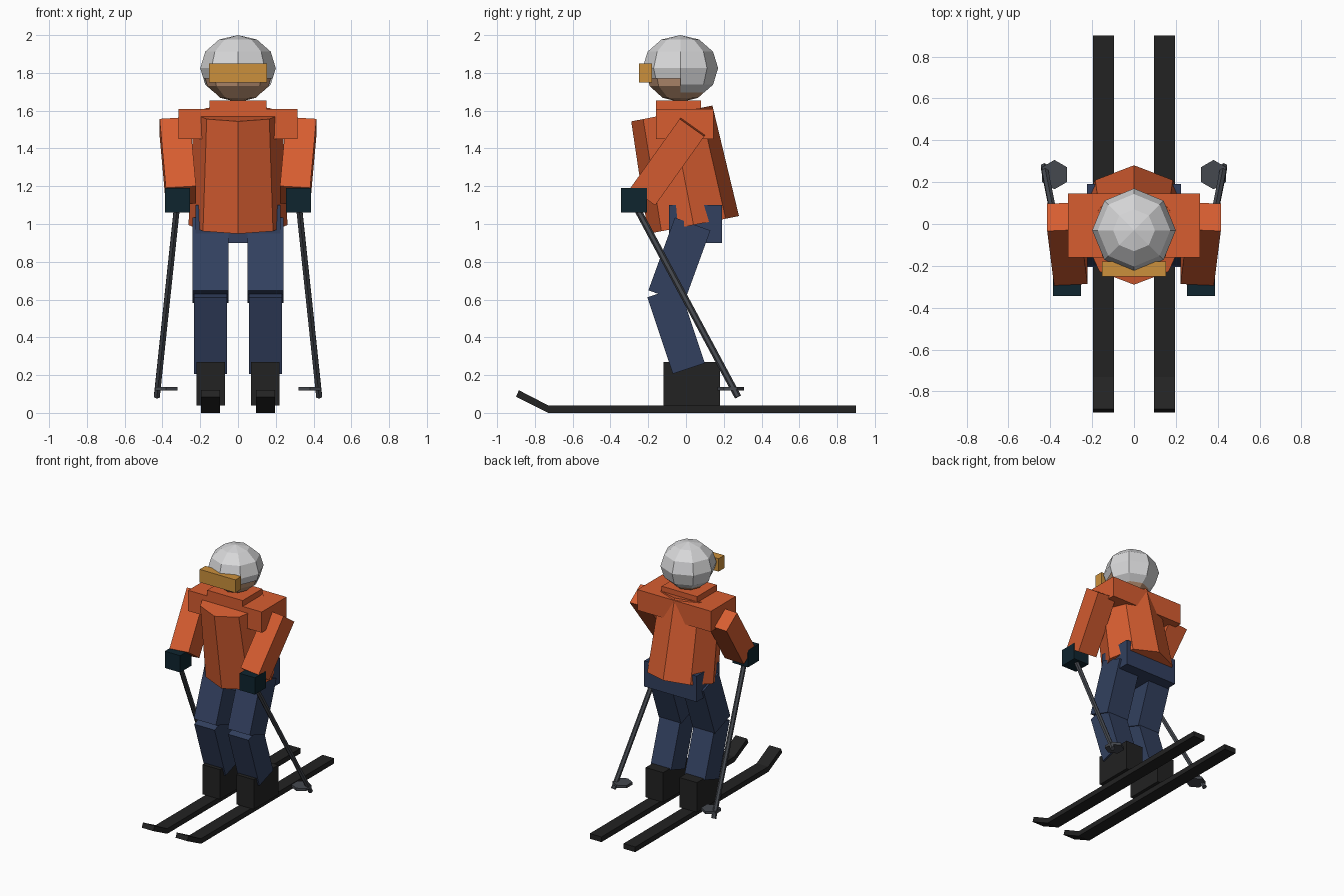
import bpy
import bmesh
from mathutils import Matrix, Vector

default = bpy.data.objects.get("Cube")
if default:
    bpy.data.objects.remove(default, do_unlink=True)


def material(name, rgb):
    mat = bpy.data.materials.new(name)
    mat.use_nodes = True
    color = (*rgb, 1.0)
    mat.diffuse_color = color
    mat.node_tree.nodes["Principled BSDF"].inputs["Base Color"].default_value = color
    return mat


ORANGE = material("jacket orange", (0.68, 0.11, 0.03))
NAVY = material("trouser navy", (0.032, 0.051, 0.114))
BLACK = material("ski black", (0.016, 0.016, 0.016))
TEAL = material("glove dark teal", (0.0045, 0.018, 0.028))
WHITE = material("helmet pale grey", (0.68, 0.68, 0.69))
AMBER = material("goggle amber", (0.6, 0.28, 0.045))
SKIN = material("skin", (0.52, 0.3, 0.18))
GREY = material("pole grey", (0.06, 0.066, 0.078))


def finish(name, bm, mat):
    bmesh.ops.recalc_face_normals(bm, faces=bm.faces)
    mesh = bpy.data.meshes.new(name)
    bm.to_mesh(mesh)
    bm.free()
    mesh.materials.append(mat)
    obj = bpy.data.objects.new(name, mesh)
    bpy.context.collection.objects.link(obj)
    return obj


def box(name, lo, hi, mat):
    """Axis-aligned block between two corners."""
    lo, hi = Vector(lo), Vector(hi)
    bm = bmesh.new()
    bmesh.ops.create_cube(bm, size=1, matrix=Matrix.Translation((lo + hi) / 2)
                          @ Matrix.Diagonal((*(hi - lo), 1)))
    return finish(name, bm, mat)


def span(a, b):
    """Frame at the middle of a-b with z along it and x kept sideways."""
    a, b = Vector(a), Vector(b)
    z = (b - a).normalized()
    x = Vector((1, 0, 0))
    x = (x - z * x.dot(z)).normalized()
    rot = Matrix((x, z.cross(x), z)).transposed().to_4x4()
    return Matrix.Translation((a + b) / 2) @ rot, (b - a).length


def limb(name, a, b, width, depth, mat):
    frame, length = span(a, b)
    bm = bmesh.new()
    bmesh.ops.create_cube(bm, size=1, matrix=frame @ Matrix.Diagonal((width, depth, length, 1)))
    return finish(name, bm, mat)


def tube(name, a, b, r1, r2, sides, mat, widen=1.0):
    frame, length = span(a, b)
    bm = bmesh.new()
    bmesh.ops.create_cone(bm, cap_ends=True, segments=sides, radius1=r1, radius2=r2,
                          depth=length, matrix=frame @ Matrix.Diagonal((widen, 1, 1, 1)))
    return finish(name, bm, mat)


def ball(center, radius, height):
    bm = bmesh.new()
    bmesh.ops.create_uvsphere(bm, u_segments=8, v_segments=6, radius=1,
                              matrix=Matrix.Translation(center)
                              @ Matrix.Diagonal((radius, radius, height, 1)))
    return bm


def ski(name, x):
    """Side profile with upturned tip, extruded across the width."""
    profile = [(0.9, 0), (0.9, 0.04), (-0.73, 0.04), (-0.885, 0.12), (-0.9, 0.085), (-0.73, 0)]
    bm = bmesh.new()
    face = bm.faces.new([bm.verts.new((x - 0.05, y, z)) for y, z in profile])
    new = bmesh.ops.extrude_face_region(bm, geom=[face])["geom"]
    bmesh.ops.translate(bm, vec=(0.1, 0, 0),
                        verts=[v for v in new if isinstance(v, bmesh.types.BMVert)])
    return finish(name, bm, BLACK)


# Legs, arms and equipment on both sides
for side, s in (("left", 1), ("right", -1)):
    x = s * 0.145
    ski(f"{side}_ski", x)
    box(f"{side}_boot", (x - 0.075, -0.12, 0.04), (x + 0.075, 0.18, 0.27), BLACK)
    limb(f"{side}_shin", (x, 0.015, 0.235), (x, -0.12, 0.64), 0.175, 0.178, NAVY)
    limb(f"{side}_thigh", (x, -0.105, 0.615), (x, 0.035, 1.0), 0.19, 0.2, NAVY)
    limb(f"{side}_sleeve", (s * 0.335, 0.035, 1.515), (s * 0.302, -0.225, 1.15), 0.16, 0.16, ORANGE)
    g = s * 0.32
    box(f"{side}_glove", (g - 0.066, -0.345, 1.06), (g + 0.066, -0.207, 1.19), TEAL)
    tube(f"{side}_pole", (g, -0.28, 1.12), (s * 0.43, 0.275, 0.085), 0.018, 0.018, 6, GREY)
    tube(f"{side}_pole_basket", (s * 0.38, 0.236, 0.118), (s * 0.38, 0.236, 0.138),
         0.07, 0.07, 6, GREY)

# Hips and jacket
box("hips", (-0.225, -0.09, 0.9), (0.225, 0.19, 1.1), NAVY)
tube("jacket_body", (0, 0.04, 0.995), (0, -0.075, 1.585), 0.245, 0.219, 8, ORANGE, 1.07)
box("shoulder_yoke", (-0.315, -0.16, 1.45), (0.315, 0.145, 1.61), ORANGE)
box("collar", (-0.152, -0.16, 1.6), (0.152, 0.08, 1.655), ORANGE)

# Head and goggles
finish("head", ball((0, -0.03, 1.815), 0.187, 0.17), SKIN)
box("goggles", (-0.153, -0.25, 1.75), (0.153, -0.18, 1.85), AMBER)

# Helmet shell, open over the face and lower at the back
shell = ball((0, -0.03, 1.825), 0.2, 0.175)
for level in (1.77, 1.695):
    bmesh.ops.bisect_plane(shell, geom=shell.verts[:] + shell.edges[:] + shell.faces[:],
                           plane_co=(0, 0, level), plane_no=(0, 0, 1))


def is_open(face):
    c = face.calc_center_median()
    return c.z < (1.77 if c.y < -0.03 else 1.695)


bmesh.ops.delete(shell, geom=[f for f in shell.faces if is_open(f)], context='FACES')
finish("helmet", shell, WHITE)
